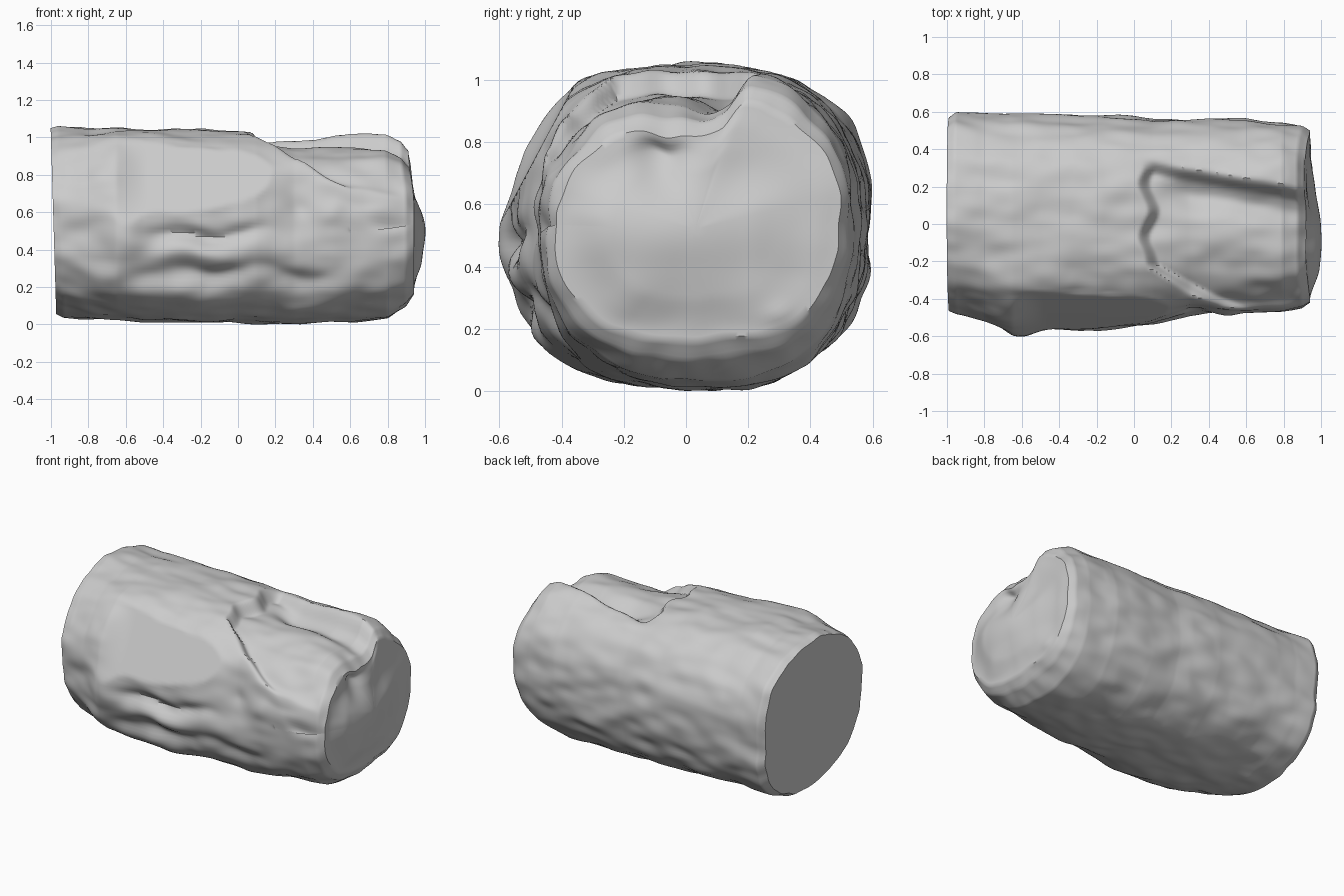
import bpy, bmesh, math
from mathutils import Vector, noise

old = bpy.data.objects.get("Cube")
if old:
    bpy.data.objects.remove(old, do_unlink=True)

SIDES, STEPS, CAP_RINGS = 180, 180, 24

# Outline stations along the log: x, front y, back y, bottom z, top z
STATIONS = [
    (-1, -.47, .57, .07, 1.05),
    (-.96, -.49, .6, .05, 1.06),
    (-.8, -.52, .59, .04, 1.05),
    (-.65, -.57, .59, .04, 1.06),
    (-.2, -.56, .58, .02, 1.05),
    (.1, -.53, .56, .02, 1.04),
    (.3, -.49, .56, .01, 1.03),
    (.6, -.47, .56, .02, 1.04),
    (.8, -.46, .54, .05, 1.03),
    (.9, -.45, .52, .11, 1),
    (.94, -.42, .49, .17, .95),
]

# Local bumps and dents: centre, spread, radial amount
DENTS = [
    ((-.2, -.55, .49), (.3, .2, .04), -.045),   # undercut below the flat facet
    ((-.1, -.55, .4), (.4, .2, .05), .02),      # ledge under it
    ((-.15, -.5, .29), (.3, .2, .05), -.035),   # long lower groove
    ((-.35, -.45, .18), (.35, .2, .06), .025),
    ((-.7, -.5, .27), (.12, .2, .07), .025),
    ((-.6, -.55, .47), (.1, .2, .12), .03),     # front knob
    ((-.85, -.5, .5), (.12, .2, .07), -.025),
    ((.33, -.45, .68), (.08, .2, .09), -.03),   # chip beside the facet
    ((.5, -.4, .6), (.07, .2, .06), .02),
    ((.8, -.4, .58), (.12, .2, .04), -.02),
    ((.35, -.45, .27), (.25, .2, .05), -.02),
    ((.94, -.08, .9), (.1, .07, .2), -.045),    # bite in the broken end
    ((.7, .26, 1), (.17, .1, .1), .015),        # ridge behind the notch
    ((-.3, .5, .3), (.4, .2, .07), -.015),
    ((.4, .5, .6), (.4, .2, .06), -.01),
]


def smooth(a, b, t):
    t = max(0, min(1, (t - a) / (b - a)))
    return t * t * (3 - 2 * t)


def station(x):
    for a, b in zip(STATIONS, STATIONS[1:]):
        if x <= b[0]:
            t = max(0, (x - a[0]) / (b[0] - a[0]))
            return [p + (q - p) * t for p, q in zip(a[1:], b[1:])]
    return STATIONS[-1][1:]


def bell(p, centre, spread):
    return math.exp(-sum(((a - c) / s) ** 2 for a, c, s in zip(p, centre, spread)))


def over_facet(p):
    return FACET.dot(p - Vector((0, 0, .53))) - .535


FACET = Vector((0, -.88, .47))


def surface(x, angle):
    """Point on the bark at a given length and angle."""
    front, back, low, high = station(x)
    cy, cz = (front + back) / 2, (low + high) / 2
    c, s = math.cos(angle), math.sin(angle)
    # Squarish section, rounder at the front of the sawn end
    power = 2.5 - .45 * smooth(.2, -.5, c) * smooth(-.6, -1, x)
    r = (abs(c / (back - cy)) ** power + abs(s / (high - cz)) ** power) ** (-1 / power)
    p = Vector((x, cy + r * c, cz + r * s))
    out = Vector((0, c, s))
    # Flat facet on the upper front
    facet = smooth(-.75, -.48, x) * (1 - smooth(.2, .27, x))
    flat = facet * smooth(-.01, .01, over_facet(p))
    # Chunky bark with finer grain along the length
    rough = .017 * noise.noise(Vector((x * 3, p.y * 5, p.z * 5)))
    rough += .012 * noise.noise(Vector((x * 6, p.y * 11, p.z * 11)))
    p += out * rough * (1 - flat)
    # Dents follow a wavering line instead of a ruled one
    probe = p + Vector((0, 0, .05 * noise.noise(Vector((x * 4, 0, 9)))))
    for centre, spread, amount in DENTS:
        p += out * amount * bell(probe, centre, spread)
    over = over_facet(p)
    if over > 0:
        p -= FACET * over * facet
    # Broken notch on top, with a deeper channel in front of the slanting ridge
    if s > 0:
        slant = max(0, -.22 - p.y)
        edge = .04 + .05 * noise.noise(Vector((p.y * 7, 0, 0))) + slant * 1.7
        step = smooth(edge, edge + .08 + .5 * slant, x)
        wall = .34 - .17 * x
        width = smooth(-.52, -.38, p.y) * (1 - smooth(wall - .07, wall + .02, p.y))
        channel = bell((p.y,), (wall - .13,), (.08,)) * smooth(.1, .3, x)
        p.z -= step * width * (.08 + .05 * channel)
    # Sawn end leans slightly, and the top of the broken end falls back
    p.x += .03 * (1 - p.z) * (1 - smooth(-1, -.7, x))
    p.x -= .03 * smooth(.65, .95, p.z) * smooth(.7, .94, x)
    return p


def cap_point(rim, centre, t):
    """Peaked, dented face of the broken end; t runs from rim to centre."""
    p = rim.lerp(centre, t)
    inside = smooth(0, .2, t)
    p.x += .058 * bell(p[1:], (-.1, .5), (.33, .24)) * smooth(0, .4, t)
    p.x += .015 * noise.noise(Vector((3, p.y * 5, p.z * 5))) * inside
    p.x -= .04 * bell(p[1:], (-.08, .8), (.08, .13)) * inside
    p.x += .03 * bell(p[1:], (.33, .22), (.06, .05)) * inside
    return p


bm = bmesh.new()
angles = [2 * math.pi * i / SIDES for i in range(SIDES)]
rings = [[bm.verts.new(surface(-1 + 1.94 * k / STEPS, a)) for a in angles]
         for k in range(STEPS + 1)]

# Broken end made of shrinking rings
rim = [v.co.copy() for v in rings[-1]]
middle = Vector((.94, .03, .53))
for k in range(1, CAP_RINGS):
    rings.append([bm.verts.new(cap_point(p, middle, k / CAP_RINGS)) for p in rim])
for a, b in zip(rings, rings[1:]):
    for i in range(SIDES):
        j = (i + 1) % SIDES
        bm.faces.new((a[i], a[j], b[j], b[i]))
bm.faces.new(rings[-1])
# Clean sawn end
bm.faces.new(list(reversed(rings[0])))
bmesh.ops.recalc_face_normals(bm, faces=bm.faces)

# Rest the log on the ground
bottom = min(v.co.z for v in bm.verts)
bmesh.ops.translate(bm, vec=(0, 0, -bottom), verts=bm.verts)
mesh = bpy.data.meshes.new("log")
bm.to_mesh(mesh)
bm.free()
log = bpy.data.objects.new("log", mesh)
bpy.context.collection.objects.link(log)

grey = bpy.data.materials.new("plain_grey")
grey.use_nodes = True
colour = (.6, .6, .6, 1)
grey.diffuse_color = colour
grey.node_tree.nodes["Principled BSDF"].inputs["Base Color"].default_value = colour
mesh.materials.append(grey)

bpy.context.view_layer.objects.active = log
log.select_set(True)
bpy.ops.object.shade_smooth_by_angle(angle=math.radians(40))
